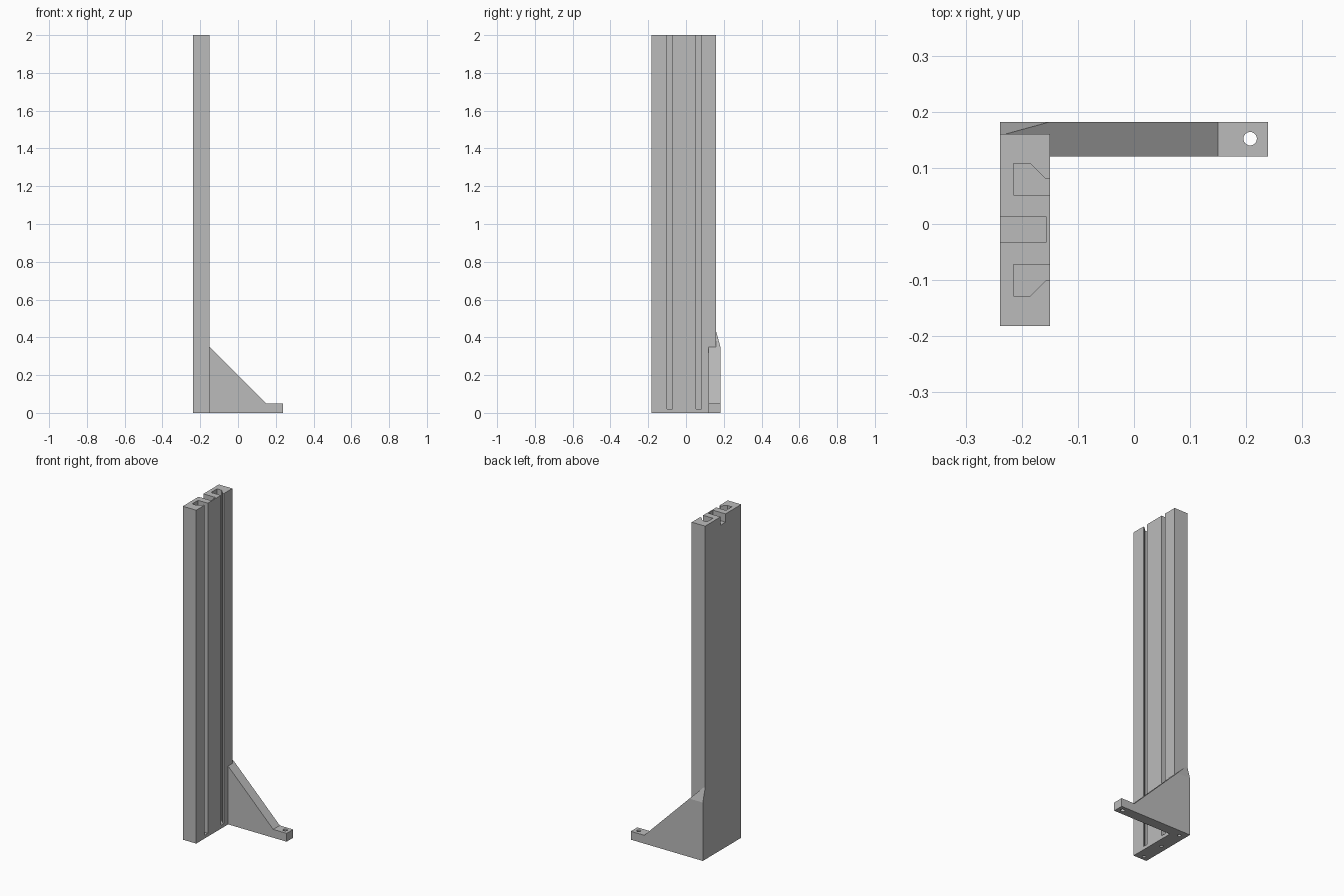
import bpy, bmesh
from mathutils import Vector

cube = bpy.data.objects.get("Cube")
if cube:
    bpy.data.objects.remove(cube, do_unlink=True)

grey = bpy.data.materials.new("light grey")
grey.use_nodes = True
COLOUR = (0.5, 0.5, 0.5, 1)
grey.diffuse_color = COLOUR
grey.node_tree.nodes["Principled BSDF"].inputs["Base Color"].default_value = COLOUR


def prism(name, points, offset, helper=False):
    """Extrude a flat outline along an offset into a closed solid."""
    bm = bmesh.new()
    face = bm.faces.new([bm.verts.new(p) for p in points])
    moved = bmesh.ops.extrude_face_region(bm, geom=[face])["geom"]
    verts = [v for v in moved if isinstance(v, bmesh.types.BMVert)]
    bmesh.ops.translate(bm, verts=verts, vec=Vector(offset))
    bmesh.ops.recalc_face_normals(bm, faces=bm.faces)
    mesh = bpy.data.meshes.new(name)
    bm.to_mesh(mesh)
    bm.free()
    mesh.materials.append(grey)
    obj = bpy.data.objects.new(name, mesh)
    bpy.context.collection.objects.link(obj)
    obj.hide_render = helper
    return obj


def upright(name, outline, z0, z1, helper=False):
    return prism(name, [(x, y, z0) for x, y in outline], (0, 0, z1 - z0), helper)


def box(x0, x1, y0, y1):
    return [(x0, y0), (x1, y0), (x1, y1), (x0, y1)]


def drill(name, x, y, radius, z0, z1):
    bpy.ops.mesh.primitive_cylinder_add(vertices=24, radius=radius, depth=z1 - z0,
                                        location=(x, y, (z0 + z1) / 2))
    obj = bpy.context.object
    obj.name = name
    obj.hide_render = True
    obj.data.materials.append(grey)
    return obj


def cut(target, cutters, operation="DIFFERENCE"):
    """Apply booleans in turn, then drop the helpers."""
    for cutter in cutters:
        mod = target.modifiers.new("cut", "BOOLEAN")
        mod.operation, mod.solver, mod.object = operation, "EXACT", cutter
        bpy.context.view_layer.objects.active = target
        bpy.ops.object.modifier_apply(modifier=mod.name)
        bpy.data.objects.remove(cutter, do_unlink=True)


L, R = -0.239, -0.15            # column sides
FRONT, BACK, REAR = -0.182, 0.16, 0.182

# Tall column
column = upright("column", box(L, R, FRONT, BACK), 0, 2)

# Triangular bracket with foot, its upper rear edge sloping into the column
side = [(L, 0), (0.239, 0), (0.239, 0.05), (0.15, 0.05), (R, 0.35), (L, 0.35 + R - L)]
bracket = prism("bracket", [(x, 0.12, z) for x, z in side], (0, REAR - 0.12, 0))
slope = [(REAR, 0.35), (0.3, 0.35), (0.3, 0.6), (BACK - 0.0345, 0.545), (BACK, 0.43)]
cut(bracket, [prism("slope_cutter", [(L - 0.1, y, z) for y, z in slope], (0.6, 0, 0), True)])
cut(column, [bracket], "UNION")
column.name = "column_with_bracket"

# Two mirrored hooked channels running up the inner face
channels = []
for centre, s in ((0.052, 1), (-0.072, -1)):
    hook = [(0.02, 0), (-0.065, 0), (-0.065, 0.056), (-0.035, 0.056), (-0.008, 0.029), (0.02, 0.029)]
    outline = [(R + x, centre + s * y) for x, y in hook]
    channels.append(upright("channel_cutter", outline, 0.02, 2.1, True))

# Notch in the top, open to the outer face
notch = upright("notch_cutter", box(L - 0.1, -0.157, -0.033, 0.013), 1.95, 2.1, True)

# Through hole in the foot and blind holes under the column
holes = [drill("foot_hole", 0.207, 0.152, 0.012, -0.1, 0.2)]
for y in (-0.155, -0.01, 0.14):
    holes.append(drill("base_hole", -0.2, y, 0.01, -0.1, 0.06))

cut(column, channels + [notch] + holes)
